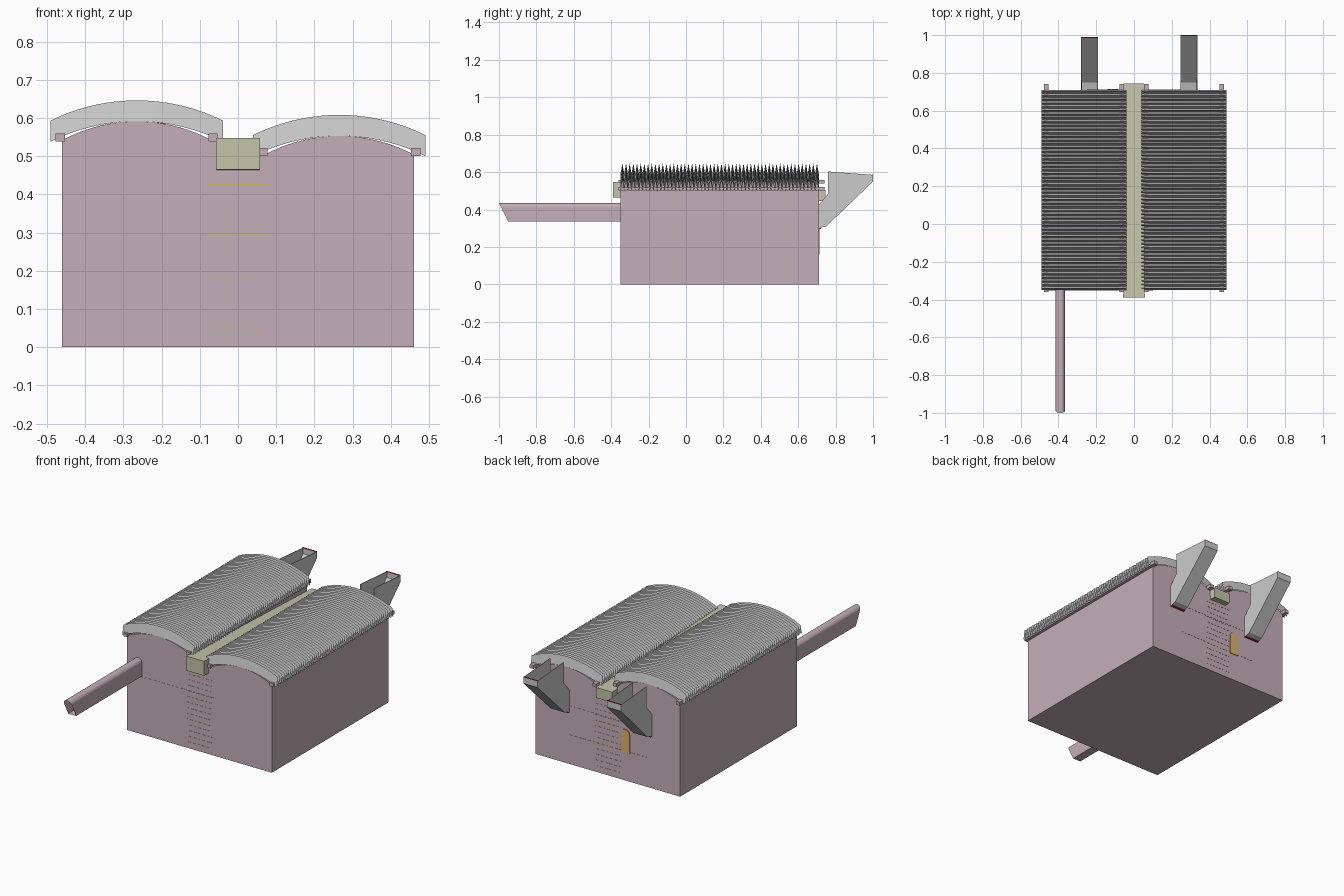
import bpy, bmesh, math

if "Cube" in bpy.data.objects:
    bpy.data.objects.remove(bpy.data.objects["Cube"])

def mat(name, c):
    m = bpy.data.materials.new(name)
    m.diffuse_color = (*c, 1)
    m.use_nodes = True
    m.node_tree.nodes["Principled BSDF"].inputs["Base Color"].default_value = m.diffuse_color
    return m

MAUVE = mat("mauve_wall", (.55, .43, .48))
OLIVE = mat("olive_gutter", (.55, .56, .40))
OCHRE = mat("ochre_trim", (.70, .45, .15))
RED = mat("red_edge", (.5, .03, .04))

def mesh(name, verts, faces, material=None, fix=True):
    me = bpy.data.meshes.new(name)
    me.from_pydata(verts, [], faces)
    if fix:
        bm = bmesh.new()
        bm.from_mesh(me)
        bmesh.ops.recalc_face_normals(bm, faces=bm.faces)
        bm.to_mesh(me)
        bm.free()
    ob = bpy.data.objects.new(name, me)
    bpy.context.collection.objects.link(ob)
    if material:
        me.materials.append(material)
    return ob

def prism(name, a, b, material=None, caps=True):
    """Join two matching outlines into a prism."""
    n = len(a)
    faces = [(i, (i + 1) % n, n + (i + 1) % n, n + i) for i in range(n)]
    if caps:
        faces += [tuple(range(n)), tuple(range(n, 2 * n))]
    return mesh(name, a + b, faces, material)

def along_y(name, pts, y0, y1, material=None):
    return prism(name, [(x, y0, z) for x, z in pts], [(x, y1, z) for x, z in pts], material)

def along_x(name, pts, x0, x1, material=None):
    return prism(name, [(x0, y, z) for y, z in pts], [(x1, y, z) for y, z in pts], material)

def box(name, x0, x1, y0, y1, z0, z1, material=None):
    return along_y(name, [(x0, z0), (x1, z0), (x1, z1), (x0, z1)], y0, y1, material)

def arch(cx, half, z_end, rise, n=18):
    """Shallow circular arc, left to right."""
    r = (half * half + rise * rise) / (2 * rise)
    a = math.asin(half / r)
    return [(cx + r * math.sin(t), z_end + rise - r + r * math.cos(t))
            for t in (-a + 2 * a * i / n for i in range(n + 1))]

def door_outline(x0, x1, z0, z1, n=10):
    r, c = (x1 - x0) / 2, (x0 + x1) / 2
    return [(x0, z0), (x1, z0)] + [(c + r * math.cos(math.pi * i / n),
            z1 - r + r * math.sin(math.pi * i / n)) for i in range(n + 1)]

FRONT, BACK = -.35, .71
BAYS = [("left", -.265, .542), ("right", .265, .504)]

# hall with two vaulted bays and a valley between
left = arch(-.265, .195, .542, .049)
right = arch(.265, .195, .504, .049)
outline = [(-.46, 0)] + left + [(-.057, .542), (-.057, .465), (.057, .465), (.057, .504)] + right + [(.46, 0)]
along_y("hall_walls", outline, FRONT, BACK, MAUVE)

# corrugated vaulted roofs and eave beams
WAVES, SEG = 54, 18
for side, cx, z in BAYS:
    arc = arch(cx, .226, z - .004, .053, SEG)
    verts, faces = [], []
    for j in range(2 * WAVES + 1):
        y = FRONT + (BACK - FRONT) * j / (2 * WAVES)
        lift = .055 * (j % 2)
        verts += [(x, y, h + lift) for x, h in arc]
    w = SEG + 1
    for j in range(2 * WAVES):
        faces += [(j * w + i, j * w + i + 1, j * w + w + i + 1, j * w + w + i) for i in range(SEG)]
    mesh(side + "_corrugated_roof", verts, faces, fix=False)
    for k, s in (("outer", 1), ("inner", -1)):
        bx = cx + s * .2 * (1 if cx > 0 else -1)
        box(f"{side}_{k}_eave_beam", bx - .012, bx + .012, -.36, .74, z - .003, z + .017, MAUVE)

# valley gutter falling towards the back
prism("valley_gutter",
      [(x, -.39, z) for x, z in ((-.057, .465), (.057, .465), (.057, .548), (-.057, .548))],
      [(x, .745, z) for x, z in ((-.052, .445), (.052, .445), (.052, .505), (-.052, .505))], OLIVE)

# long arched duct with slanted open end
duct = door_outline(-.415, -.365, .335, .435)
prism("front_duct", [(x, -.95 - .05 * (z - .335) / .1, z) for x, z in duct],
      [(x, FRONT, z) for x, z in duct], MAUVE, caps=False)

# open hoppers on the back wall
for name, x0, end in (("left", -.28, .99), ("right", .245, 1.0)):
    x1, t = x0 + .09, .004
    cheek = [(.71, .30), (.75, .31), (end, .55), (end, .585), (.76, .603), (.76, .485), (.71, .425)]
    along_x(name + "_hopper_cheek_a", cheek, x0, x0 + t)
    along_x(name + "_hopper_cheek_b", cheek, x1 - t, x1)
    floor = [(.71, .30), (.75, .31), (end, .55), (end, .585), (end - t, .585),
             (end - t, .552), (.748, .314), (.71, .304)]
    along_x(name + "_hopper_floor", floor, x0 + t, x1 - t)
    box(name + "_hopper_lip", x0, x1, end - .006, end, .584, .588, RED)
    box(name + "_hopper_foot", x0, x1, .71, .722, .297, .301, RED)

# arched back door
along_y("back_door", door_outline(-.14, -.085, .16, .295), BACK, BACK + .004, OCHRE)

# thin slab edges showing on both end walls
for wall, y0, y1 in (("front", FRONT - .001, FRONT), ("back", BACK, BACK + .001)):
    for i in range(13):
        z = .035 + i * .0325
        box(f"{wall}_step_edge_{i}", -.08, .08, y0, y1, z, z + .002, MAUVE if i % 4 else OCHRE)
box("front_floor_edge", -.46, .1, FRONT - .001, FRONT, .33, .332, MAUVE)
for z in (.167, .333):
    box("back_floor_edge", -.25, .25, BACK, BACK + .001, z, z + .002, MAUVE)
